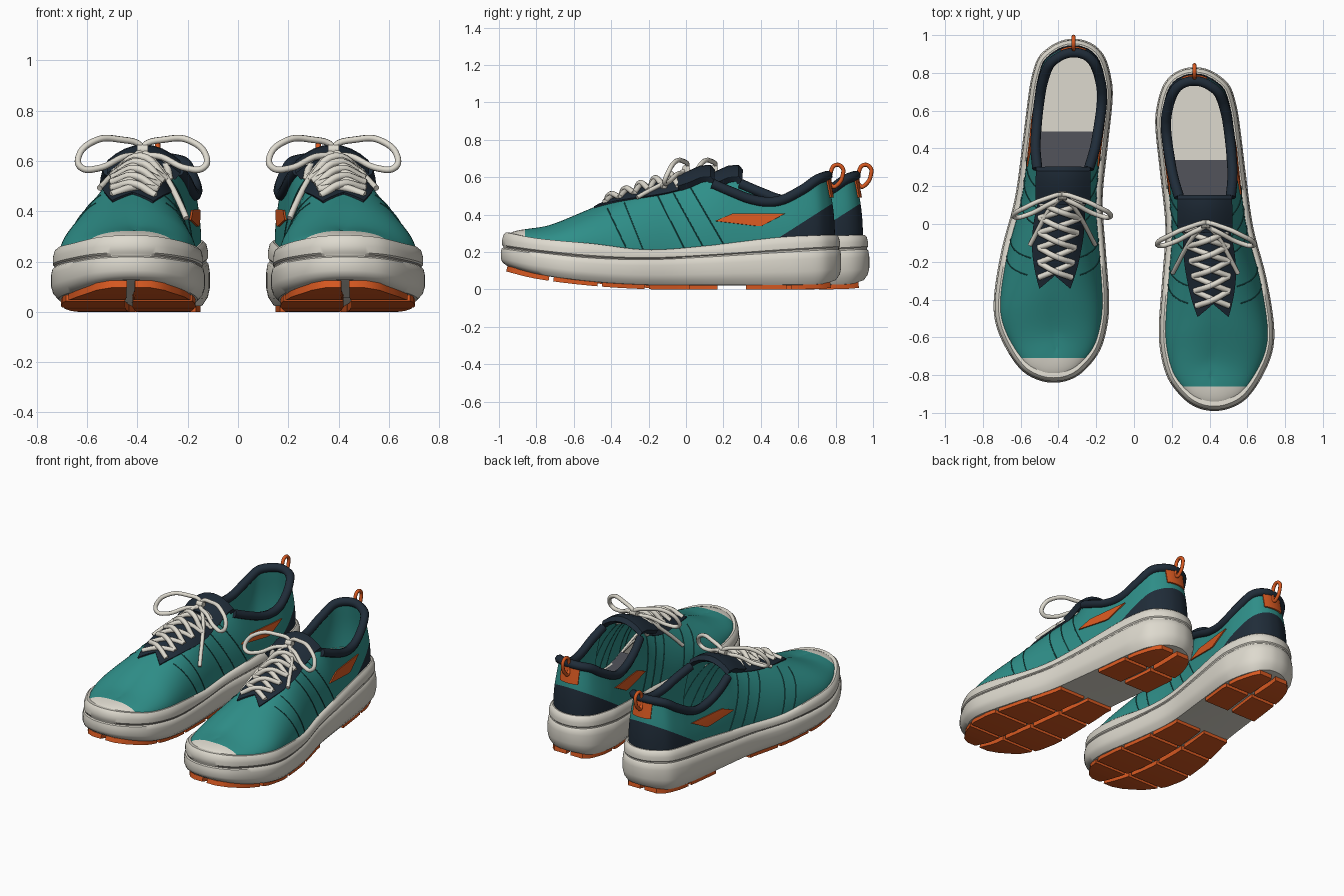
import bpy, bmesh
from mathutils import Vector, Matrix
from mathutils.bvhtree import BVHTree

if "Cube" in bpy.data.objects:
    bpy.data.objects.remove(bpy.data.objects["Cube"])


def material(name, *rgb):
    m = bpy.data.materials.new(name)
    m.use_nodes = True
    m.diffuse_color = (*rgb, 1)
    m.node_tree.nodes["Principled BSDF"].inputs["Base Color"].default_value = (*rgb, 1)
    return m


teal = material("teal fabric", .028, .275, .25)
white = material("warm white", .73, .7, .62)
navy = material("dark navy", .014, .025, .04)
orange = material("burnt orange", .69, .1, .015)
grey = material("insole grey", .085, .088, .105)
taupe = material("groove taupe", .3, .28, .25)
stitch = material("dark teal stitching", .012, .1, .095)
parts = []


def interp(table, y, col=1):
    """Smooth curve through column col of a table sorted by its first column."""
    n = len(table)
    y = min(max(y, table[0][0]), table[-1][0])
    i = max(k for k in range(n - 1) if table[k][0] <= y)

    def slope(k):
        a, b = table[max(k - 1, 0)], table[min(k + 1, n - 1)]
        return (b[col] - a[col]) / (b[0] - a[0])
    a, b = table[i], table[i + 1]
    h = b[0] - a[0]
    t = (y - a[0]) / h
    p = a[col] * (1 + 2 * t) + h * slope(i) * t
    q = b[col] * (3 - 2 * t) - h * slope(i + 1) * (1 - t)
    return p * (1 - t) ** 2 + q * t * t


def sheet(name, rows, mats, closed=False, thick=0, rule=None, cuts=(), cap=False):
    """Surface through rows of points, optionally cut by planes and coloured by rule."""
    bm = bmesh.new()
    grid = [[bm.verts.new(p) for p in r] for r in rows]
    n = len(rows[0])
    for a, b in zip(grid, grid[1:]):
        for j in range(n if closed else n - 1):
            k = (j + 1) % n
            bm.faces.new((a[j], a[k], b[k], b[j]))
    if cap:
        bm.faces.new(grid[0])
    bmesh.ops.remove_doubles(bm, verts=bm.verts[:], dist=.0002)
    bmesh.ops.recalc_face_normals(bm, faces=bm.faces[:])
    tree = BVHTree.FromBMesh(bm)
    for co, no in cuts:
        bmesh.ops.bisect_plane(bm, geom=bm.verts[:] + bm.edges[:] + bm.faces[:],
                               plane_co=co, plane_no=no)
    for f in bm.faces:
        f.material_index = rule(f.calc_center_median()) if rule else 0
    me = bpy.data.meshes.new(name)
    bm.to_mesh(me)
    bm.free()
    for m in mats:
        me.materials.append(m)
    ob = bpy.data.objects.new(name, me)
    bpy.context.collection.objects.link(ob)
    if thick:
        s = ob.modifiers.new("thickness", "SOLIDIFY")
        s.thickness, s.offset = thick, 0
    parts.append(ob)
    return tree


def tube(name, points, radius, mat, cyclic=False):
    cu = bpy.data.curves.new(name, "CURVE")
    cu.dimensions, cu.bevel_depth, cu.bevel_resolution = "3D", radius, 2
    cu.resolution_u, cu.use_fill_caps = 6, True
    sp = cu.splines.new("BEZIER")
    sp.bezier_points.add(len(points) - 1)
    for b, p in zip(sp.bezier_points, points):
        b.co = p
        b.handle_left_type = b.handle_right_type = "AUTO"
    sp.use_cyclic_u = cyclic
    cu.materials.append(mat)
    ob = bpy.data.objects.new(name, cu)
    bpy.context.collection.objects.link(ob)
    parts.append(ob)


# Footprint: y, inner x, outer x
OUT = [(-.99, .425, .425), (-.975, .34, .51), (-.925, .262, .595), (-.82, .18, .672),
       (-.68, .14, .732), (-.53, .132, .741), (-.28, .15, .70), (-.02, .166, .632),
       (.25, .14, .594), (.51, .113, .562), (.63, .122, .542), (.73, .152, .508),
       (.79, .2, .445), (.822, .262, .38), (.83, .32, .32)]
# y, sole bottom, groove, rim
HEIGHT = [(-.99, .125, .225, .305), (-.8, .078, .2, .272), (-.5, .04, .17, .245),
          (-.2, .022, .162, .212), (.1, .021, .175, .232), (.5, .021, .2, .278),
          (.75, .026, .215, .29), (.83, .045, .218, .292)]
# y, top edge y, top edge z, opening width ratio
TOP = [(-.99, -.8, .325, 0), (-.8, -.7, .35, 0), (-.55, -.5, .435, 0), (-.25, -.23, .54, 0),
       (-.02, -.02, .6, 0), (.06, .06, .595, .4), (.15, .15, .565, .72), (.35, .35, .485, .85),
       (.5, .49, .475, .87), (.65, .62, .535, .86), (.75, .7, .59, .84), (.83, .757, .612, .84)]


def edge(y, col):
    a, b = next((a, b) for a, b in zip(OUT, OUT[1:]) if y <= b[0])
    return a[col] + (b[col] - a[col]) * (y - a[0]) / (b[0] - a[0])


def middle(y):
    return (edge(y, 1) + edge(y, 2)) / 2


# Closed smooth ring around the footprint
key = [Vector((a, y)) for y, a, b in OUT] + [Vector((b, y)) for y, a, b in OUT[-2:0:-1]]
ring = []
for i in range(len(key)):
    p, q, r, s = (key[(i + k) % len(key)] for k in (-1, 0, 1, 2))
    for t in (0, .2, .4, .6, .8):
        ring.append(q + (r - p) * t / 2 + (p * 2 - q * 5 + r * 4 - s) * t * t / 2
                    + (q * 3 - p - r * 3 + s) * t ** 3 / 2)


def offset(d):
    res = []
    for i, p in enumerate(ring):
        t = (ring[(i + 1) % len(ring)] - ring[i - 1]).normalized()
        res.append(p + Vector((-t.y, t.x)) * d)
    return res


# Midsole: offset, then blend bottom -> groove -> rim (0..1..2)
rows = []
for d, k in [(-.06, 0), (-.03, .02), (-.008, .2), (0, .4), (0, .75), (-.005, .93), (-.013, .98),
             (-.013, 1.06), (-.007, 1.15), (-.007, 1.5), (-.014, 1.85), (-.026, 2), (-.05, 1.97)]:
    row = []
    for p, o in zip(offset(d), ring):
        zb, zg, zt = (interp(HEIGHT, o.y, c) for c in (1, 2, 3))
        z = zb + (zg - zb) * k if k <= 1 else zg + (zt - zg) * (k - 1)
        row.append((p.x, p.y, z))
    rows.append(row)


def groove(c):
    return int(c.y < 0 and abs(c.z - interp(HEIGHT, c.y, 2)) < .003)


sheet("midsole", rows, [white, taupe], closed=True, rule=groove, cap=True)

# Upper: curves rising from the rim to the spine and the collar opening
foot, top = [], []
for p, o in zip(offset(-.034), ring):
    ratio = max(0, interp(TOP, o.y, 3))
    m = middle(min(max(o.y, -.99), .83))
    foot.append(Vector((p.x, p.y, interp(HEIGHT, o.y, 3) - .02)))
    top.append((Vector((m - .015 * (1 - ratio) + ratio * (p.x - m), interp(TOP, o.y, 1),
                        interp(TOP, o.y, 2))), ratio))
rows = []
for k in range(17):
    t, row = k / 16, []
    for b, (e, ratio) in zip(foot, top):
        flat, h = Vector((b.x - e.x, b.y - e.y, 0)), e.z - b.z
        c1 = b + Vector((0, 0, h * .48))
        c2 = (e + flat * .55).lerp(e + flat * .45 - Vector((0, 0, h * .35)), min(1, ratio / .86))
        row.append(b * (1 - t) ** 3 + c1 * 3 * t * (1 - t) ** 2 + c2 * 3 * t * t * (1 - t) + e * t ** 3)
    rows.append(row)


def upper_colour(c):
    return 1 if c.y < -.86 else 2 if c.z < .285 + .64 * (c.y - .51) else 0


skin = sheet("upper", rows, [teal, white, navy], closed=True, rule=upper_colour,
             cuts=[((0, -.86, 0), (0, 1, 0)), ((0, .51, .285), (0, -.64, 1))])
sheet("lining", [[p.lerp(Vector((.35, .4, p.z)), .04) for p, (e, r) in zip(row, top) if r > .6]
                 for row in rows], [teal])


def hit(start, way, off):
    """Point on the upper found along a direction, lifted by off."""
    way = Vector(way)
    loc, no, _, _ = skin.ray_cast(Vector(start), way)
    if loc is None:
        loc, no, _, _ = skin.find_nearest(Vector(start) + way * 2)
    return loc + (no if no.dot(way) < 0 else -no) * off


def drape(x, y, off):
    return hit((x, y, 2.5), (0, 0, -1), off)


# Padded collar, tongue and eyestay
tube("collar", [e + Vector((0, 0, -.004)) for e, r in top if r > .6][::2], .027, navy)
tongue = [(-.04, .598), (.02, .618), (.08, .645), (.125, .65), (.14, .63)]
sheet("tongue", [[(.375 + .135 * u / 4, y, z - .06 * (u / 4) ** 2) for u in range(-4, 5)]
                 for y, z in tongue], [navy], thick=.035)
stay = []
for k in range(13):
    t = k / 12
    stay.append([drape(middle(-.48 + .46 * t) - .015 + u / 6 * (.08 + .03 * t + .13 * t * (1 - t)),
                       -.49 + .48 * t + .07 * (1 - t) * (1 - abs(u) / 6), .005) for u in range(-6, 7)])
sheet("eyestay", stay, [navy], thick=.009)

# Insole in two colours
for name, y0, y1, mat in (("heel_pad", .34, .77, white), ("insole", -.25, .34, grey)):
    sheet(name, [[(edge(y, 1) + .04, y, .215), (edge(y, 2) - .04, y, .215)]
                 for y in (y0 + (y1 - y0) * k / 8 for k in range(9))], [mat])

# Outsole tread blocks
BREAKS = [(-.97, -.72), (-.72, -.46), (-.46, -.21), (-.21, .03), (.31, .55), (.55, .785)]
for i, (y0, y1) in enumerate(BREAKS):
    for side, col in ((-1, 1), (1, 2)):
        block = []
        for k in range(7):
            y = y0 + .012 + (y1 - y0 - .024) * k / 6
            z = interp(HEIGHT, y, 1) - .006
            block.append([(middle(y) + side * .016, y, z), (edge(y, col) - side * .035, y, z)])
        sheet(f"tread_{i}_{'outer' if side > 0 else 'inner'}", block, [orange], thick=.03)

# Side flashes and stitch lines
for side, label in ((-1, "inner"), (1, "outer")):
    flash = []
    for k in range(13):
        y = .155 + .375 * k / 12
        hi = min(.405, .365 + .42 * (y - .155))
        lo = .365 - .12 * (y - .155) if y < .4 else .336 + .53 * (y - .4)
        flash.append([hit((.37 + side * 2, y, lo + (hi - lo) * j / 4), (-side, 0, 0), .004)
                      for j in range(5)])
    sheet(f"flash_{label}", flash, [orange], thick=.008)
    for i, (y0, run) in enumerate([(-.42, .1), (-.33, .1), (-.16, .15), (-.08, .17), (.02, .18)]):
        high, low = interp(TOP, y0, 2) - .05, interp(HEIGHT, y0 + run, 3)
        line = [hit((.4 + side * 2, y0 + run * t, high + (low - high) * t), (-side, 0, 0), .001)
                for t in (0, .15, .3, .45, .6, .8, 1)]
        tube(f"stitch_{label}_{i}", line, .003, stitch)

# Heel tab and pull loop
sheet("heel_tab", [[hit((.32 + .062 * u / 3, 2.5, z), (0, -1, 0), .008) for u in range(-3, 4)]
                   for z in (.49, .53, .57, .6)], [orange], thick=.009)
tube("pull_loop", [(.32, .785, .55), (.32, .775, .63), (.32, .8, .665), (.32, .835, .652),
                   (.32, .838, .61), (.32, .81, .56)], .011, orange, cyclic=True)

# Crossed laces
for i in range(6):
    y0, y1 = -.43 + .078 * i, -.352 + .078 * i
    w = .085 + .004 * i
    for side in (-1, 1):
        x0, x1 = middle(y0) - .015 - side * w, middle(y1) - .015 + side * w
        tube(f"lace_{i}_{'a' if side < 0 else 'b'}",
             [drape(x0, y0, .012), drape((x0 + x1) / 2, (y0 + y1) / 2, .025 + .008 * side),
              drape(x1, y1, .012)], .0155, white)

# Bow
knot = Vector((.38, .0, .645))
LOOP = [(0, 0, 0), (.1, -.02, .042), (.19, -.06, .035), (.255, -.1, -.03), (.245, -.115, -.07),
        (.18, -.1, -.075), (.08, -.05, -.03)]
for side, label in ((-1, "inner"), (1, "outer")):
    tube(f"bow_loop_{label}", [knot + Vector((side * x, y, z)) for x, y, z in LOOP], .013, white, True)
    tail = [knot] + [drape(knot.x + side * x, y, .016)
                     for x, y in ((.06, -.07), (.1, -.14), (.135, -.21), (.16, -.26))]
    tube(f"bow_tail_{label}", tail, .012, white)
tube("bow_knot", [knot + Vector((-.022, 0, 0)), knot + Vector((.022, 0, 0))], .022, white)

# Smooth shading, then the mirrored second shoe set back a little
bpy.ops.object.select_all(action="DESELECT")
meshes = [o for o in parts if o.type == "MESH"]
for o in meshes:
    o.select_set(True)
bpy.context.view_layer.objects.active = meshes[0]
bpy.ops.object.convert(target="MESH")
bpy.ops.object.shade_smooth_by_angle(angle=.7)
flip = Matrix.Translation((0, .15, 0)) @ Matrix.Scale(-1, 4, (1, 0, 0))
for o in parts:
    twin = o.copy()
    twin.data = o.data.copy()
    twin.data.transform(flip)
    if o.type == "MESH":
        twin.data.flip_normals()
    o.name, twin.name = "left_" + o.name, "right_" + o.name
    bpy.context.collection.objects.link(twin)
